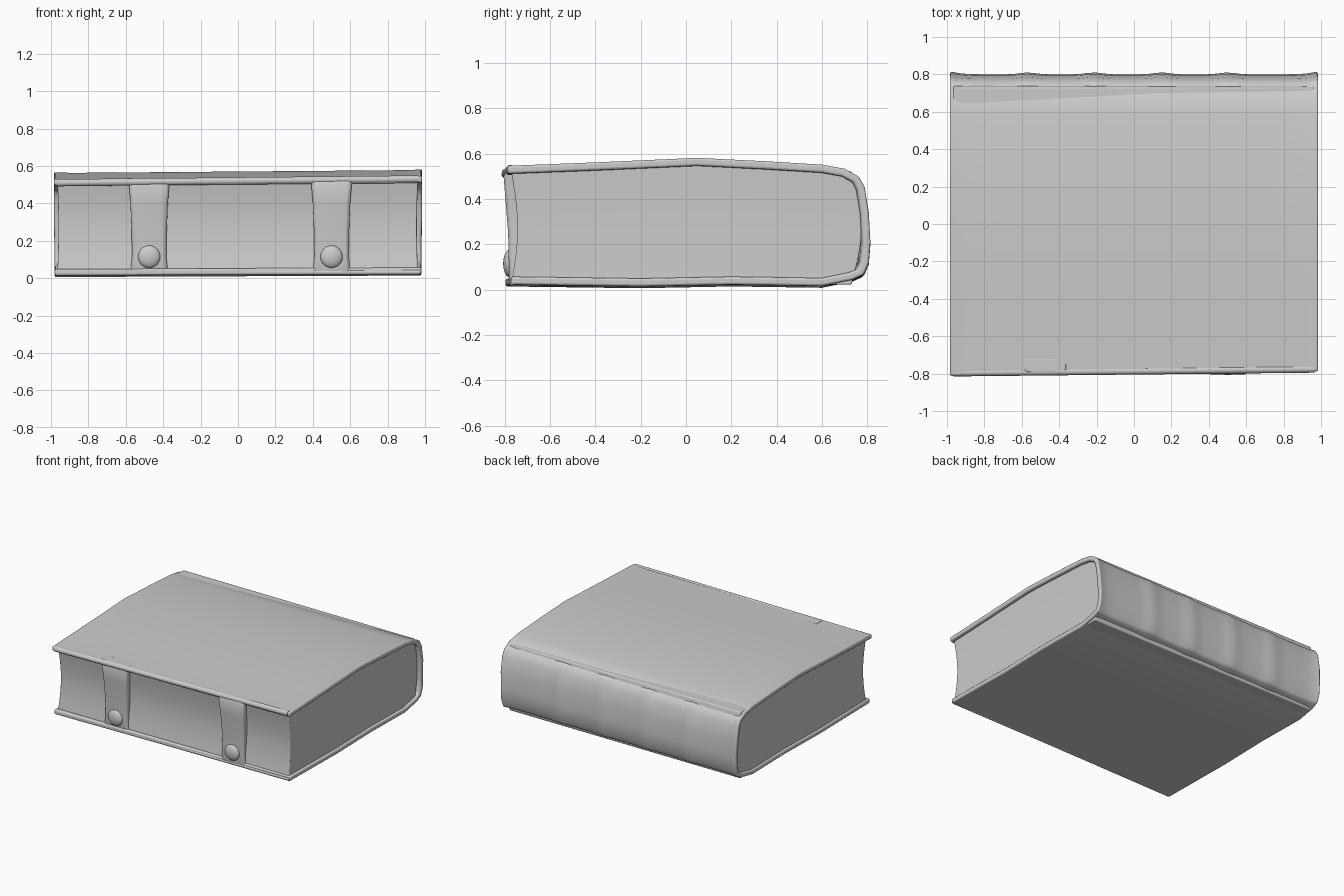
import bpy, bmesh, math
from mathutils import Vector

cube = bpy.data.objects.get("Cube")
if cube:
    bpy.data.objects.remove(cube, do_unlink=True)

grey = bpy.data.materials.new("plain_grey")
grey.use_nodes = True
colour = (0.6, 0.6, 0.6, 1)
grey.diffuse_color = colour
grey.node_tree.nodes["Principled BSDF"].inputs["Base Color"].default_value = colour


def finish(name, bm, bevel=0.0, angle=40):
    bmesh.ops.recalc_face_normals(bm, faces=bm.faces)
    mesh = bpy.data.meshes.new(name)
    bm.to_mesh(mesh)
    bm.free()
    ob = bpy.data.objects.new(name, mesh)
    bpy.context.collection.objects.link(ob)
    mesh.materials.append(grey)
    if bevel:
        mod = ob.modifiers.new("soft_edges", "BEVEL")
        mod.width, mod.segments, mod.limit_method = bevel, 3, "ANGLE"
    bpy.ops.object.select_all(action="DESELECT")
    ob.select_set(True)
    bpy.context.view_layer.objects.active = ob
    bpy.ops.object.shade_smooth_by_angle(angle=math.radians(angle))
    return ob


def loft(bm, rings):
    """Skin a list of closed rings and cap both ends."""
    rows = [[bm.verts.new(p) for p in ring] for ring in rings]
    n = len(rows[0])
    for a, b in zip(rows, rows[1:]):
        for i in range(n):
            j = (i + 1) % n
            bm.faces.new((a[i], a[j], b[j], b[i]))
    bm.faces.new(rows[0])
    bm.faces.new(rows[-1])


def inset_profile(points, t):
    """Offset an open y-z profile toward the inside of the book."""
    out = []
    for i, p in enumerate(points):
        a, b = points[max(i - 1, 0)], points[min(i + 1, len(points) - 1)]
        d = (Vector(b) - Vector(a)).normalized()
        out.append((p[0] + d.y * t, p[1] - d.x * t))
    return out


# Cover: one wrapped sheet, top board over the spine to bottom board
outer = [(-0.8, 0.535), (-0.4, 0.55), (0.05, 0.57), (0.35, 0.555), (0.6, 0.54),
         (0.7, 0.522), (0.75, 0.487), (0.775, 0.44), (0.793, 0.33), (0.8, 0.2),
         (0.793, 0.11), (0.77, 0.058), (0.72, 0.035), (0.6, 0.008),
         (0.2, 0.014), (-0.2, 0.006), (-0.785, 0.014)]
inner = inset_profile(outer, 0.035)
ribs = (-0.58, -0.22, 0.15, 0.51)
bm = bmesh.new()
rings = []
steps = 48
for k in range(steps + 1):
    u = -1 + 2 * k / steps
    rib = max(math.exp(-((u - r) / 0.06) ** 2) for r in ribs)
    flare = abs(u) ** 20
    ring = []
    for y, z in outer + inner[::-1]:
        high = min(max(z / 0.55, 0), 1)
        x = u * (0.985 if z > 0.3 else 0.98)
        if y > 0.7:
            y += 0.01 * rib + 0.016 * flare
        elif y < -0.7:
            y += 0.012 * u
        z += (0.008 * u + 0.004 * flare) * high + 0.004 * (u + 1) * (1 - high)
        ring.append((x, y, z))
    rings.append(ring)
loft(bm, rings)
finish("cover", bm, 0.01)

# Page block: hollow fore edge and slightly hollow ends
bm = bmesh.new()
rings = []
for k in range(13):
    t = k / 12
    dip = math.sin(math.pi * t)
    front = -0.772 + 0.028 * dip
    right, left = 0.962 - 0.006 * dip, -0.966 + 0.006 * dip
    back = 0.73 + 0.045 * dip
    z = 0.022 + 0.5 * t
    rings.append([(left, front, z), (right, front, z), (right, 0.05, z + 0.025 * t),
                  (right, back, z), (left, back, z), (left, 0.05, z + 0.025 * t)])
loft(bm, rings)
finish("pages", bm, 0.006)

# Rolled lips along the cover edges
def lip(name, points, radius):
    curve = bpy.data.curves.new(name, "CURVE")
    curve.dimensions = "3D"
    curve.bevel_depth, curve.bevel_resolution = radius, 3
    curve.use_fill_caps = True
    curve.materials.append(grey)
    spline = curve.splines.new("POLY")
    spline.points.add(len(points) - 1)
    for p, co in zip(spline.points, points):
        p.co = (*co, 1)
    ob = bpy.data.objects.new(name, curve)
    bpy.context.collection.objects.link(ob)


lip("top_front_lip", [(-0.965, -0.795, 0.51), (0, -0.785, 0.52), (0.965, -0.775, 0.53)], 0.02)
lip("bottom_front_lip", [(-0.96, -0.78, 0.028), (0, -0.772, 0.03), (0.97, -0.765, 0.032)], 0.014)

# Clasp straps, wide at the board and narrowing to a round stud
for side, x in (("right", -0.475), ("left", 0.5)):
    bm = bmesh.new()
    path = [(-0.79, 0.535, 0.112), (-0.805, 0.5, 0.108), (-0.797, 0.4, 0.1),
            (-0.785, 0.25, 0.094), (-0.782, 0.12, 0.092), (-0.78, 0.03, 0.1)]
    rings = []
    for y, z, w in path:
        rings.append([(x - w, y + 0.012, z), (x - w * 0.85, y, z), (x + w * 0.85, y, z),
                      (x + w, y + 0.012, z), (x + w, -0.72, z), (x - w, -0.72, z)])
    loft(bm, rings)
    finish(side + "_strap", bm, 0.004, 50)

    bm = bmesh.new()
    bmesh.ops.create_uvsphere(bm, u_segments=24, v_segments=12, radius=0.06)
    for v in bm.verts:
        v.co = (x + v.co.x, -0.78 + v.co.y * 0.45, 0.115 + v.co.z)
    finish(side + "_stud", bm)
